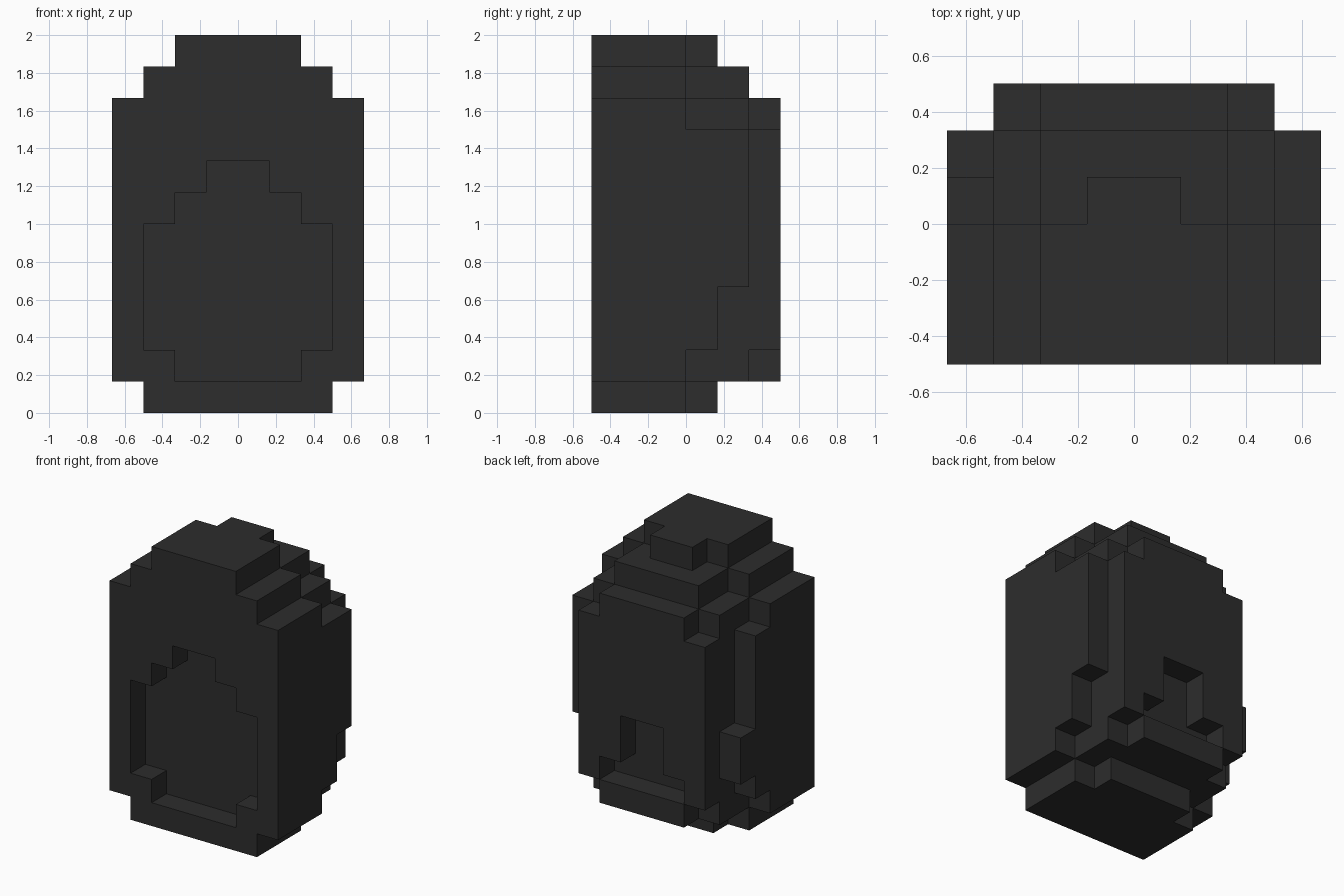
import bpy, bmesh
from mathutils import Vector

cube = bpy.data.objects.get("Cube")
if cube:
    bpy.data.objects.remove(cube, do_unlink=True)

UNIT = 1 / 6  # edge of one block

charcoal = bpy.data.materials.new("charcoal")
charcoal.use_nodes = True
colour = (0.026, 0.026, 0.026, 1)
charcoal.diffuse_color = colour
bsdf = charcoal.node_tree.nodes["Principled BSDF"]
bsdf.inputs["Base Color"].default_value = colour
bsdf.inputs["Roughness"].default_value = 0.8


def block(x0, x1, y0, y1, z0, z1):
    """All unit cells inside a box."""
    return {(x, y, z) for x in range(x0, x1)
            for y in range(y0, y1) for z in range(z0, z1)}


def centred(half, y0, y1, z0, z1):
    return block(-half, half, y0, y1, z0, z1)


# Front half: wide body with stepped crown and foot
cells = centred(3, -3, 0, 0, 11) | centred(4, -3, 0, 1, 10) | centred(2, -3, 0, 11, 12)

# Back half: narrower core, rounded off in steps
cells |= centred(2, 0, 1, 0, 1) | centred(3, 0, 2, 1, 10) | centred(3, 2, 3, 2, 9)
cells |= centred(2, 2, 3, 1, 10) | centred(2, 0, 2, 10, 11) | centred(1, 0, 1, 11, 12)

# Side bulges, different on each side
for x in (-4, 3):
    cells |= block(x, x + 1, 0, 1, 2, 9)
cells |= block(3, 4, 1, 2, 4, 9)
cells |= block(-4, -3, 1, 2, 3, 5)

# Stepped recess in the front
for half, z0, z1 in ((2, 1, 7), (3, 2, 6), (1, 7, 8)):
    cells -= centred(half, -3, -2, z0, z1)

# Stepped recess in the back
for half, z0, z1 in ((2, 2, 3), (1, 3, 5)):
    cells -= centred(half, 2, 3, z0, z1)

# Skin the exposed sides of the cells
bm = bmesh.new()
corners = {}


def corner(p):
    key = tuple(round(c) for c in p)
    if key not in corners:
        corners[key] = bm.verts.new(Vector(key) * UNIT)
    return corners[key]


for cell in sorted(cells):
    middle = Vector(cell) + Vector((0.5, 0.5, 0.5))
    for axis in range(3):
        for sign in (-1, 1):
            n = Vector((0, 0, 0))
            n[axis] = sign
            if tuple(round(c) for c in Vector(cell) + n) in cells:
                continue
            u = Vector((0, 0, 0))
            u[(axis + 1) % 3] = 0.5
            v = n.cross(u)
            m = middle + n / 2
            bm.faces.new([corner(m + a * u + b * v)
                          for a, b in ((-1, -1), (1, -1), (1, 1), (-1, 1))])

# Merge flat regions into large faces
bmesh.ops.dissolve_limit(bm, angle_limit=0.01, verts=bm.verts[:], edges=bm.edges[:])

mesh = bpy.data.meshes.new("stepped_shell")
bm.to_mesh(mesh)
bm.free()
mesh.materials.append(charcoal)
shell = bpy.data.objects.new("stepped_shell", mesh)
bpy.context.collection.objects.link(shell)
